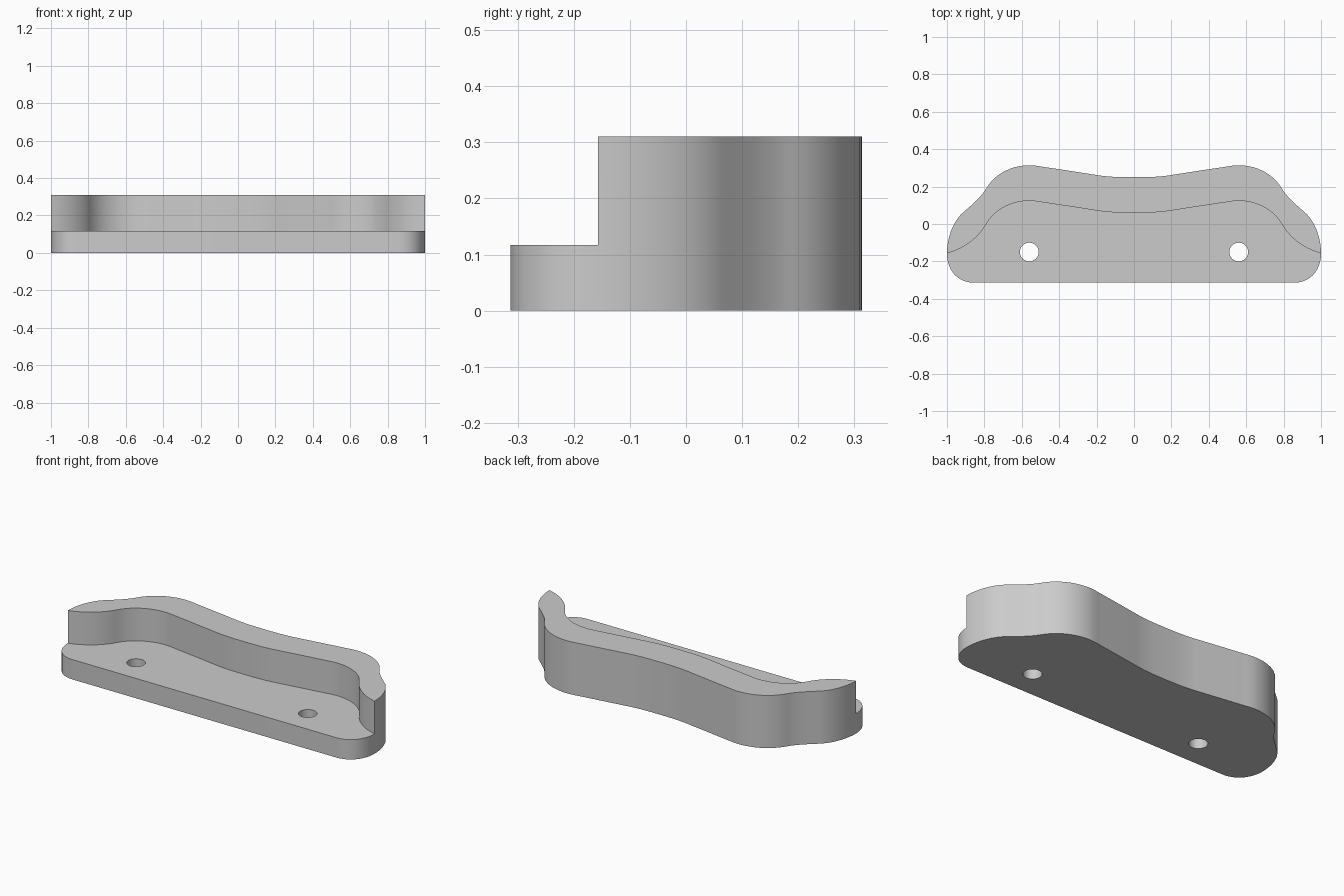
import bpy
import bmesh
import math
from mathutils import Vector
from mathutils.geometry import interpolate_bezier

if "Cube" in bpy.data.objects:
    bpy.data.objects.remove(bpy.data.objects["Cube"], do_unlink=True)

LEDGE, TOP = 0.117, 0.31   # heights of the mounting ledge and the wall
SHIFT = 0.19               # wall thickness front to back

grey = bpy.data.materials.new("plain grey")
grey.use_nodes = True
grey.diffuse_color = (0.6, 0.6, 0.6, 1)
grey.node_tree.nodes["Principled BSDF"].inputs["Base Color"].default_value = grey.diffuse_color


def sample(segments, steps=12):
    """Points along a chain of bezier segments."""
    pts = []
    for a, h1, h2, b in segments:
        run = interpolate_bezier(*[Vector(p).to_3d() for p in (a, h1, h2, b)], steps)
        pts += [(p.x, p.y) for p in (run[1:] if pts else run)]
    return pts


def both_sides(half):
    """Mirror a centre-to-left run into a full run from -x to +x."""
    return [(-x, y) for x, y in reversed(half[1:])] + half


# Plan curves, from the centre line outwards
wave = [((0, .25), (.10, .25), (.15, .253), (.22, .265)),
        ((.22, .265), (.31, .279), (.40, .293), (.49, .306)),
        ((.49, .306), (.51, .310), (.54, .314), (.56, .314)),
        ((.56, .314), (.653, .314), (.743, .27), (.79, .19))]
shoulder = [((.79, .19), (.82, .14), (.87, .10), (.91, .065)),
            ((.91, .065), (.965, .02), (1, -.07), (1, -.157))]
inner_wave = [[(x, y - SHIFT) for x, y in seg] for seg in wave]
inner_end = [((.79, 0), (.83, -.07), (.90, -.13), (1, -.157))]
corner = [((1, -.157), (1, -.245), (.945, -.313), (.86, -.313))]

back = both_sides(sample(wave + shoulder))
inner = both_sides(sample(inner_wave + inner_end))
right_corner = sample(corner)
front = [(-x, y) for x, y in right_corner] + right_corner[::-1]

# Bracket body: one closed solid
bm = bmesh.new()


def at(points, z):
    return [(x, y, z) for x, y in points]


def face(coords):
    bm.faces.new([bm.verts.new(c) for c in coords])


def strip(points, low, high):
    for (ax, ay), (bx, by) in zip(points, points[1:]):
        ring = [(ax, ay, low), (bx, by, low), (bx, by, high), (ax, ay, high)]
        # the wall's end edges meet the ledge part way up
        if low == 0 and high == TOP:
            if abs(ax) > 0.9999:
                ring.append((ax, ay, LEDGE))
            if abs(bx) > 0.9999:
                ring.insert(2, (bx, by, LEDGE))
        face(ring)


face(at(back + front[::-1][1:-1], 0))
face(at(inner + front[::-1][1:-1], LEDGE))
face(at(back + inner[::-1][1:-1], TOP))
strip(back, 0, TOP)
strip(inner, LEDGE, TOP)
strip(front, 0, LEDGE)
bmesh.ops.remove_doubles(bm, verts=bm.verts[:], dist=1e-5)
bmesh.ops.recalc_face_normals(bm, faces=bm.faces[:])
mesh = bpy.data.meshes.new("bracket_body")
bm.to_mesh(mesh)
bm.free()
mesh.materials.append(grey)
body = bpy.data.objects.new("bracket_body", mesh)
bpy.context.collection.objects.link(body)

# Screw holes
for side, x in (("right", -0.56), ("left", 0.56)):
    bpy.ops.mesh.primitive_cylinder_add(vertices=48, radius=0.05, depth=0.4,
                                        location=(x, -0.15, 0.05))
    cutter = bpy.context.object
    cutter.name = side + "_hole_cutter"
    cutter.hide_render = True
    cutter.data.materials.append(grey)
    cut = body.modifiers.new(side + "_hole", "BOOLEAN")
    cut.operation = "DIFFERENCE"
    cut.solver = "EXACT"
    cut.object = cutter
    bpy.context.view_layer.objects.active = body
    bpy.ops.object.modifier_apply(modifier=cut.name)
    bpy.data.objects.remove(cutter, do_unlink=True)

bpy.ops.object.select_all(action="DESELECT")
body.select_set(True)
bpy.context.view_layer.objects.active = body
bpy.ops.object.shade_smooth_by_angle(angle=math.radians(30))
